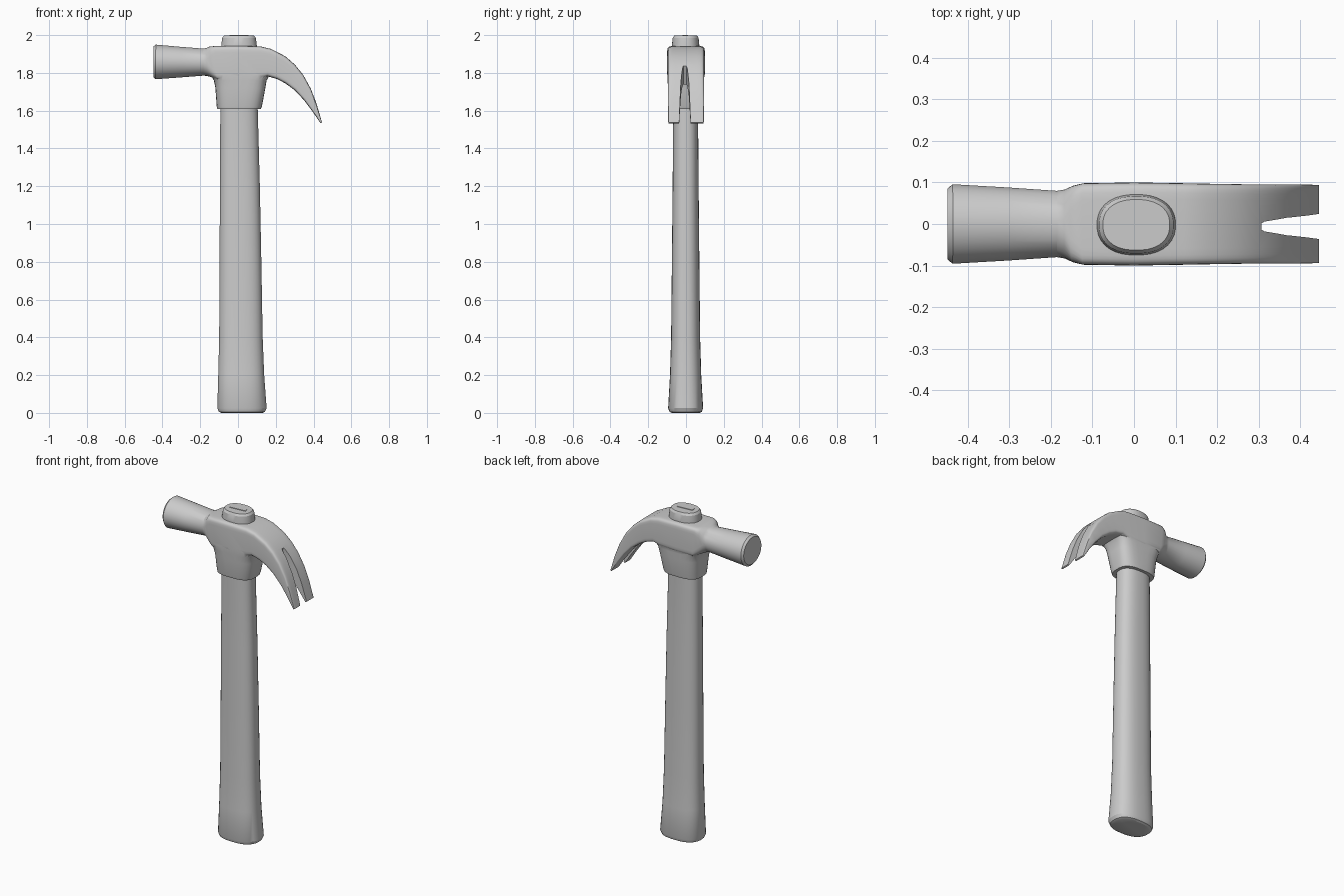
import bpy, bmesh, math
from mathutils import Vector

if "Cube" in bpy.data.objects:
    bpy.data.objects.remove(bpy.data.objects["Cube"])


def loft(name, sections, sides=32):
    """Skin rounded rings. Section: centre, half-axis u, half-axis v, squareness."""
    bm = bmesh.new()
    rings = []
    for centre, u, v, n in sections:
        ring = []
        for i in range(sides):
            a = 2 * math.pi * (i + 0.5) / sides
            c, s = math.cos(a), math.sin(a)
            c = math.copysign(abs(c) ** (2 / n), c)
            s = math.copysign(abs(s) ** (2 / n), s)
            ring.append(bm.verts.new(Vector(centre) + Vector(u) * c + Vector(v) * s))
        rings.append(ring)
    for a, b in zip(rings, rings[1:]):
        for i in range(sides):
            j = (i + 1) % sides
            bm.faces.new((a[i], a[j], b[j], b[i]))
    bm.faces.new(rings[0])
    bm.faces.new(rings[-1])
    bmesh.ops.recalc_face_normals(bm, faces=bm.faces)
    mesh = bpy.data.meshes.new(name)
    bm.to_mesh(mesh)
    bm.free()
    obj = bpy.data.objects.new(name, mesh)
    bpy.context.collection.objects.link(obj)
    return obj


def upright(rows):
    """Rows of z, x min, x max, y half width, squareness."""
    return [(((a + b) / 2, -0.002, z), ((b - a) / 2, 0, 0), (0, w, 0), n)
            for z, a, b, w, n in rows]


def lengthwise(rows):
    """Rows of top x, top z, bottom x, bottom z, y half width, squareness."""
    return [(((tx + bx) / 2, 0, (tz + bz) / 2), (0, w, 0),
             ((tx - bx) / 2, 0, (tz - bz) / 2), n)
            for tx, tz, bx, bz, w, n in rows]


def boolean(target, other, operation):
    mod = target.modifiers.new(operation, 'BOOLEAN')
    mod.operation, mod.solver, mod.object = operation, 'EXACT', other
    bpy.context.view_layer.objects.active = target
    bpy.ops.object.modifier_apply(modifier=mod.name)
    bpy.data.objects.remove(other)


def smooth(obj, angle=28):
    bpy.ops.object.select_all(action='DESELECT')
    obj.select_set(True)
    bpy.context.view_layer.objects.active = obj
    bpy.ops.object.shade_smooth_by_angle(angle=math.radians(angle))


# Wooden handle, running up through the head
handle = loft("handle", upright([
    (0.0, -0.09, 0.13, 0.075, 2.5),
    (0.006, -0.102, 0.143, 0.086, 2.5),
    (0.025, -0.11, 0.152, 0.093, 2.5),
    (0.2, -0.105, 0.139, 0.083, 2.5),
    (0.4, -0.1, 0.131, 0.077, 2.5),
    (0.8, -0.098, 0.124, 0.073, 2.5),
    (1.2, -0.096, 0.116, 0.069, 2.5),
    (1.6, -0.094, 0.105, 0.066, 2.5),
    (1.9, -0.09, 0.101, 0.073, 2.3),
    (1.945, -0.089, 0.1, 0.073, 2.3),
    (1.985, -0.084, 0.095, 0.069, 2.3),
    (1.997, -0.075, 0.086, 0.061, 2.3)]))

# Striking face, neck, body and curved claw
head = loft("head", lengthwise([
    (-0.448, 1.94, -0.448, 1.778, 0.085, 2),
    (-0.435, 1.95, -0.438, 1.766, 0.096, 2),
    (-0.3, 1.938, -0.3, 1.776, 0.088, 2),
    (-0.185, 1.929, -0.185, 1.785, 0.08, 2),
    (-0.168, 1.932, -0.165, 1.784, 0.083, 2.6),
    (-0.152, 1.939, -0.135, 1.775, 0.092, 5),
    (-0.125, 1.942, -0.11, 1.765, 0.098, 9),
    (0.0, 1.943, 0.0, 1.765, 0.1, 9),
    (0.12, 1.94, 0.12, 1.77, 0.098, 9),
    (0.175, 1.927, 0.155, 1.782, 0.097, 9),
    (0.25, 1.888, 0.205, 1.768, 0.096, 9),
    (0.3, 1.845, 0.25, 1.745, 0.095, 9),
    (0.345, 1.79, 0.3, 1.708, 0.095, 9),
    (0.385, 1.717, 0.35, 1.655, 0.095, 9),
    (0.415, 1.64, 0.395, 1.595, 0.095, 9),
    (0.445, 1.537, 0.437, 1.533, 0.094, 9)]))

# Tapered collar below the body
collar = loft("collar", upright([
    (1.61, -0.11, 0.122, 0.084, 3),
    (1.622, -0.113, 0.127, 0.087, 3),
    (1.72, -0.12, 0.145, 0.093, 3.5),
    (1.76, -0.128, 0.152, 0.096, 4),
    (1.785, -0.142, 0.165, 0.097, 5),
    (1.82, -0.142, 0.165, 0.097, 5)]))
boolean(head, collar, 'UNION')

# Nail slot in the claw, widening towards the tip
slot = loft("slot_cutter", [
    ((x, -0.006, 1.7), (0, w, 0), (0.13, 0, 0.26), 12)
    for x, w in [(0.238, 0.008), (0.25, 0.012), (0.34, 0.021), (0.6, 0.034)]], 16)
boolean(head, slot, 'DIFFERENCE')

# Wedge driven into the handle top
bpy.ops.mesh.primitive_cube_add(size=1, location=(0.005, -0.003, 1.99),
                                rotation=(0, 0, math.radians(4)))
wedge = bpy.context.object
wedge.name = "wedge"
wedge.scale = (0.1, 0.022, 0.02)

for part in (handle, head):
    smooth(part)
